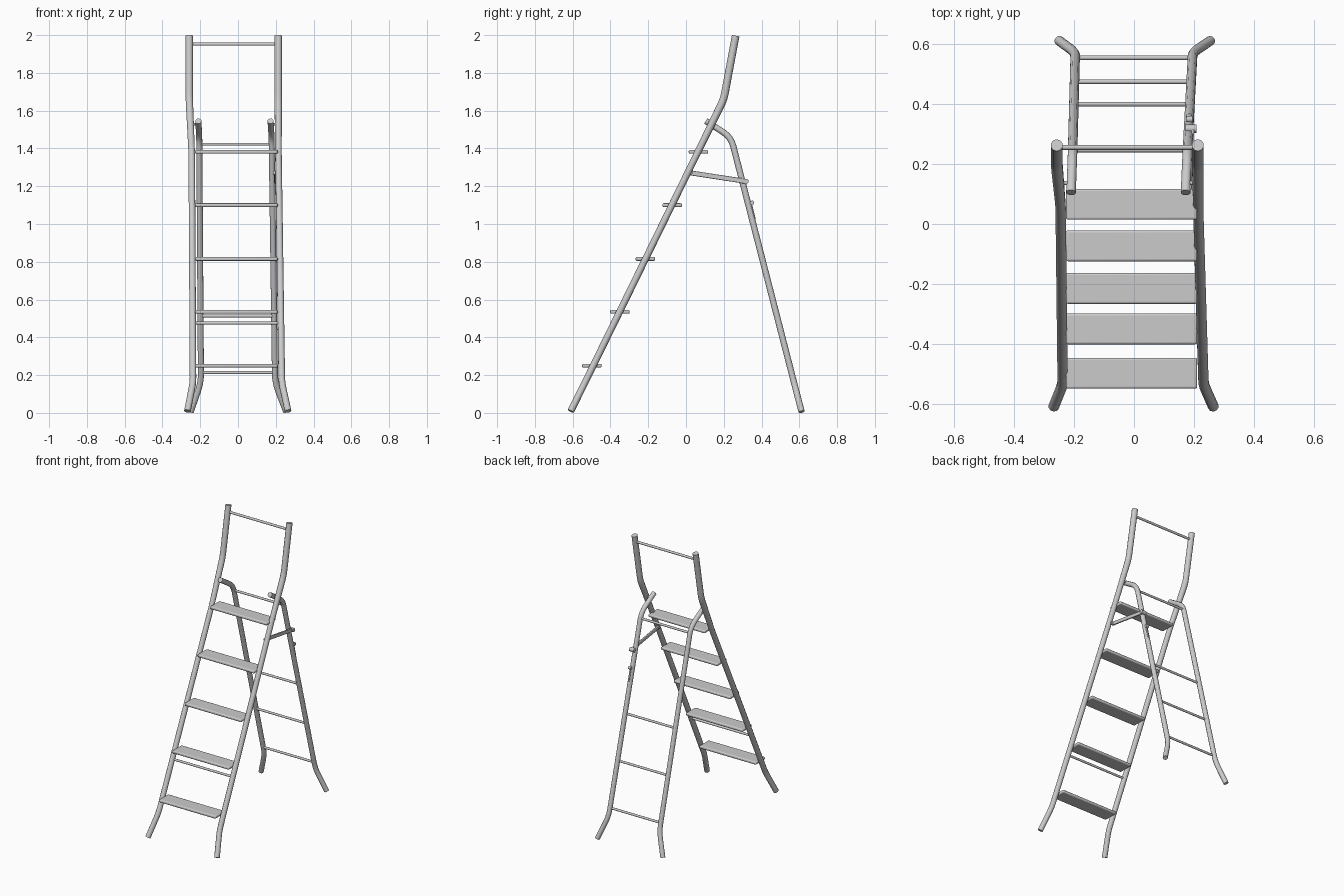
import bpy, math
from mathutils import Vector

if "Cube" in bpy.data.objects:
    bpy.data.objects.remove(bpy.data.objects["Cube"])


def rounded(points, cut=0.035, steps=4):
    """Replace each corner of a path with a short arc."""
    p = [Vector(q) for q in points]
    out = [p[0]]
    for a, b, c in zip(p, p[1:], p[2:]):
        s = b + (a - b).normalized() * cut
        e = b + (c - b).normalized() * cut
        for i in range(steps + 1):
            t = i / steps
            out.append(s * (1 - t) ** 2 + b * 2 * t * (1 - t) + e * t * t)
    return out + [p[-1]]


def smooth(ob):
    bpy.ops.object.select_all(action='DESELECT')
    ob.select_set(True)
    bpy.context.view_layer.objects.active = ob
    if ob.type == 'CURVE':
        bpy.ops.object.convert(target='MESH')
    bpy.ops.object.shade_smooth_by_angle(angle=math.radians(40))


def tube(name, points, r, taper=None):
    """Capped round tube along a path."""
    cu = bpy.data.curves.new(name, 'CURVE')
    cu.dimensions = '3D'
    cu.bevel_depth = r
    cu.bevel_resolution = 3
    cu.use_fill_caps = True
    sp = cu.splines.new('POLY')
    sp.points.add(len(points) - 1)
    for i, (pt, q) in enumerate(zip(sp.points, points)):
        pt.co = (*q, 1)
        pt.radius = taper(q[2]) if taper else 1
    ob = bpy.data.objects.new(name, cu)
    bpy.context.collection.objects.link(ob)
    smooth(ob)


def box(name, loc, size, bevel, rot_x=0):
    bpy.ops.mesh.primitive_cube_add(size=1, location=loc, rotation=(rot_x, 0, 0))
    ob = bpy.context.object
    ob.name = name
    ob.scale = size
    bpy.ops.object.transform_apply(location=False, rotation=False, scale=True)
    m = ob.modifiers.new("edges", 'BEVEL')
    m.width = bevel
    m.segments = 3
    smooth(ob)


# Front rails: splayed foot, sloping rail, steeper handle
for side, foot, low, mid, top in (("left", -.268, -.238, -.245, -.258),
                                  ("right", .265, .232, .214, .213)):
    path = [(foot, -.61, .009), (low, -.535, .16), (mid, .06, 1.375),
            (top, .2, 1.66), (top, .263, 1.997)]
    tube(f"front_rail_{side}", rounded(path), .018,
         lambda z: 1.12 if z > 1.6 else 1)

# Rear legs: splayed foot, straight leg, top bent forward to the hinge
for side, foot, low, high, tip in (("left", -.25, -.196, -.205, -.21),
                                   ("right", .255, .196, .178, .172)):
    path = [(foot, .612, .006), (low, .572, .16), (high, .238, 1.46),
            (tip, .105, 1.545)]
    tube(f"rear_leg_{side}", rounded(path, .05), .0165)

# Flat treads
for i, (y, z) in enumerate(((-.498, .25), (-.35, .535), (-.215, .815),
                            (-.073, 1.1), (.066, 1.382))):
    box(f"tread_{i + 1}", (-.008, y, z), (.438, .103, .02), .007)

# Rungs between the rear legs
for i, (y, z) in enumerate(((.555, .213), (.475, .513), (.4, .815), (.247, 1.422))):
    tube(f"rear_rung_{i + 1}", [(-.2, y, z), (.188, y, z)], .008)

# Handle bar and lower front brace
tube("handle_bar", [(-.255, .256, 1.952), (.213, .256, 1.952)], .0085)
tube("front_brace", [(-.237, -.38, .475), (.228, -.38, .475)], .008)

# Hinge pins joining rear legs to front rails
for side, a, b in (("left", -.248, -.2), ("right", .168, .216)):
    tube(f"hinge_pin_{side}", [(a, .137, 1.528), (b, .137, 1.528)], .007)

# Folding stay on the right side with its pivots and catch
tilt = math.atan2(-.046, .3)
box("stay", (.196, .172, 1.248), (.01, .305, .026), .004, tilt)
tube("stay_front_pivot", [(.186, .025, 1.27), (.216, .025, 1.27)], .01)
tube("stay_rear_pivot", [(.172, .318, 1.226), (.208, .318, 1.226)], .014)
box("stay_catch", (.186, .348, 1.07), (.012, .02, .1), .004, math.radians(14))
tube("catch_knob", [(.176, .35, 1.113), (.196, .35, 1.113)], .011)
